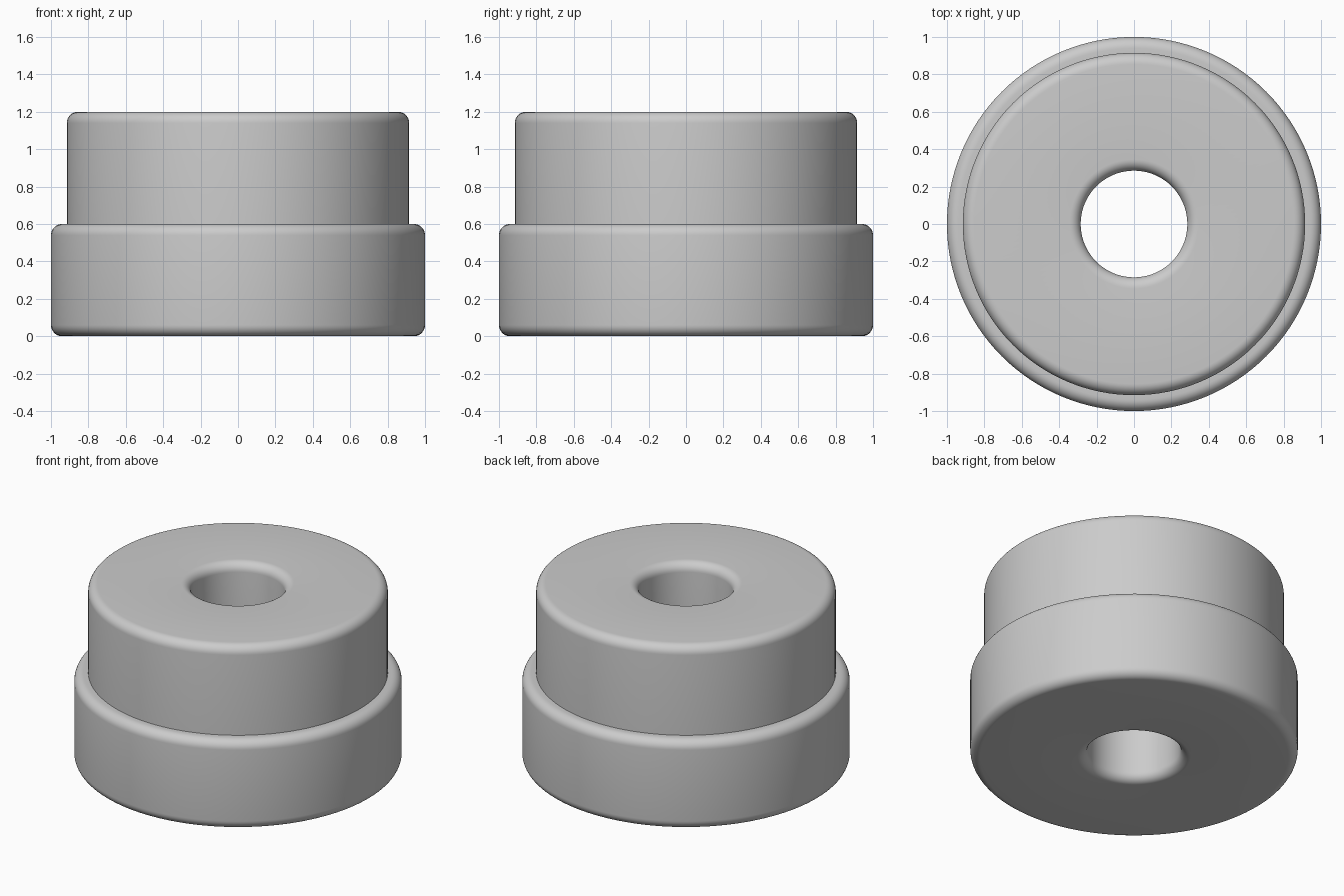
import bpy, bmesh
from math import sin, cos, pi, radians

cube = bpy.data.objects.get("Cube")
if cube:
    bpy.data.objects.remove(cube, do_unlink=True)

BASE_R, HUB_R, BORE_R = 1.0, 0.915, 0.285
STEP_Z, TOP_Z = 0.6, 1.2
FILLET = 0.06
SEGMENTS, ARC_STEPS = 128, 8

# Plain grey material
grey = bpy.data.materials.new("plain grey")
grey.use_nodes = True
colour = (0.6, 0.6, 0.6, 1)
grey.diffuse_color = colour
grey.node_tree.nodes["Principled BSDF"].inputs["Base Color"].default_value = colour


def rounded(r, z, start):
    """Quarter-circle fillet around centre (r, z), starting at an angle in degrees."""
    angles = [radians(start) + pi / 2 * i / ARC_STEPS for i in range(ARC_STEPS + 1)]
    return [(r + FILLET * cos(a), z + FILLET * sin(a)) for a in angles]


# Closed cross-section: outer steps upward, then down through the bore
profile = (
    rounded(BASE_R - FILLET, FILLET, -90)
    + rounded(BASE_R - FILLET, STEP_Z - FILLET, 0)
    + [(HUB_R, STEP_Z)]
    + rounded(HUB_R - FILLET, TOP_Z - FILLET, 0)
    + rounded(BORE_R + FILLET, TOP_Z - FILLET, 90)
    + rounded(BORE_R + FILLET, FILLET, 180)
)

# Stepped bushing, turned around the vertical axis
bm = bmesh.new()
rings = []
for s in range(SEGMENTS):
    a = 2 * pi * s / SEGMENTS
    rings.append([bm.verts.new((r * cos(a), r * sin(a), z)) for r, z in profile])
count = len(profile)
for s in range(SEGMENTS):
    here, there = rings[s], rings[(s + 1) % SEGMENTS]
    for i in range(count):
        j = (i + 1) % count
        bm.faces.new((here[i], there[i], there[j], here[j]))
bmesh.ops.recalc_face_normals(bm, faces=bm.faces)

mesh = bpy.data.meshes.new("stepped_bushing")
bm.to_mesh(mesh)
bm.free()
mesh.materials.append(grey)
bushing = bpy.data.objects.new("stepped_bushing", mesh)
bpy.context.collection.objects.link(bushing)

# Smooth shading with the step kept crisp
bpy.ops.object.select_all(action="DESELECT")
bushing.select_set(True)
bpy.context.view_layer.objects.active = bushing
bpy.ops.object.shade_smooth_by_angle(angle=radians(35))
